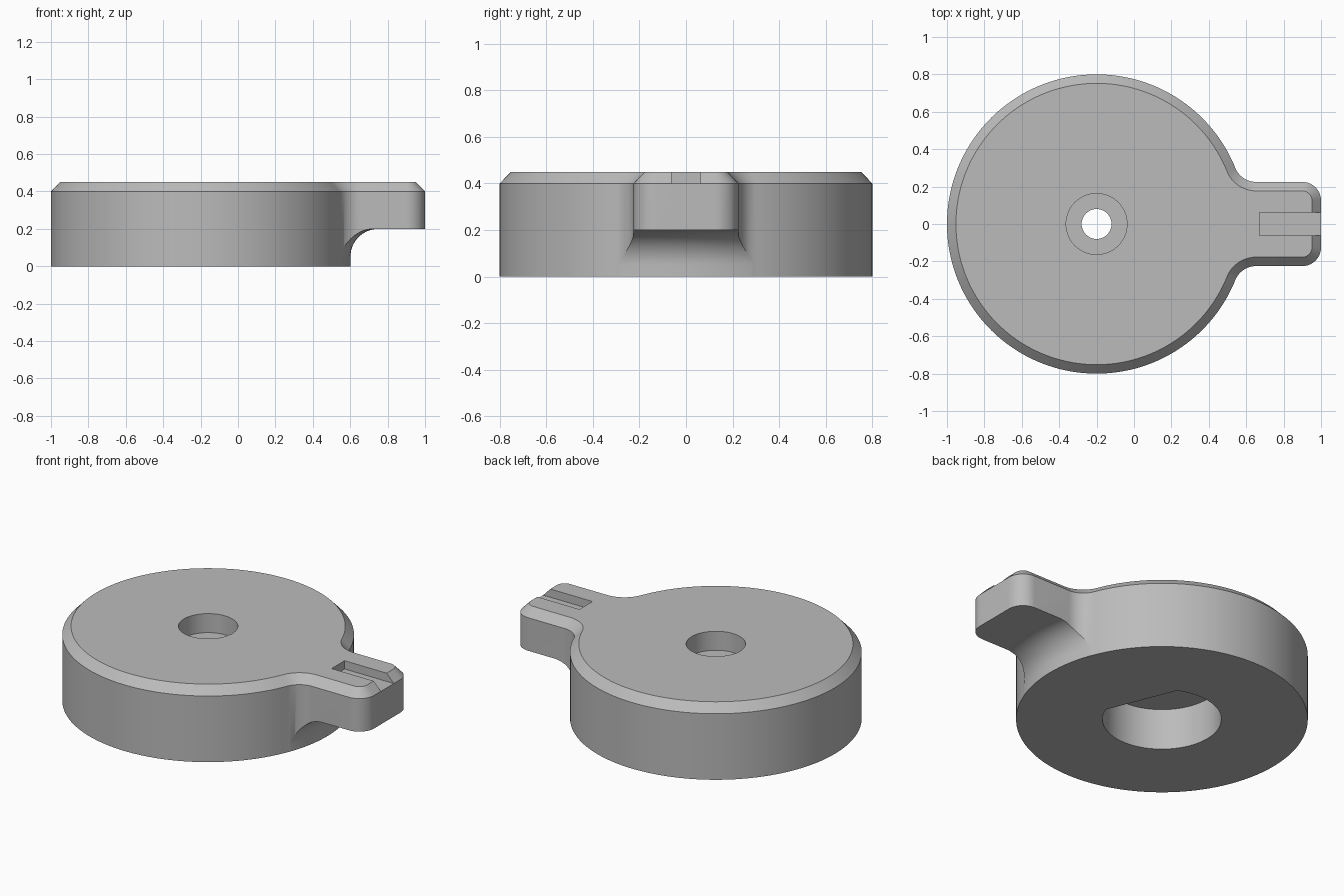
import bpy, bmesh, math
from math import sin, cos, pi, sqrt

if "Cube" in bpy.data.objects:
    bpy.data.objects.remove(bpy.data.objects["Cube"], do_unlink=True)

CX = -0.2            # axis of the round body
RADIUS = 0.8
TOP = 0.45
CHAMFER = 0.048

grey = bpy.data.materials.new("plain grey")
grey.use_nodes = True
GREY = (0.5, 0.5, 0.5, 1)
grey.diffuse_color = GREY
grey.node_tree.nodes["Principled BSDF"].inputs["Base Color"].default_value = GREY


def arc(x, y, r, a0, a1, n):
    """Points along an arc, both ends included."""
    return [(x + r * cos(a0 + (a1 - a0) * i / n), y + r * sin(a0 + (a1 - a0) * i / n))
            for i in range(n + 1)]


def circle(r, n):
    return arc(CX, 0, r, 0, 2 * pi, n)[:-1]


def loft(name, rings):
    """Closed solid through rings given as (outline points, height)."""
    bm = bmesh.new()
    loops = [[bm.verts.new((x, y, z)) for x, y in pts] for pts, z in rings]
    n = len(loops[0])
    for a, b in zip(loops, loops[1:]):
        for i in range(n):
            j = (i + 1) % n
            bm.faces.new((a[i], a[j], b[j], b[i]))
    bm.faces.new(loops[0][::-1])
    bm.faces.new(loops[-1])
    return finish(name, bm)


def spin_solid(name, profile, n):
    """Ring-shaped solid: a closed (radius, height) profile turned about the axis."""
    bm = bmesh.new()
    loops = [[bm.verts.new((CX + r * cos(2 * pi * k / n), r * sin(2 * pi * k / n), z))
              for r, z in profile] for k in range(n)]
    m = len(profile)
    for k in range(n):
        a, b = loops[k], loops[(k + 1) % n]
        for i in range(m):
            j = (i + 1) % m
            bm.faces.new((a[i], b[i], b[j], a[j]))
    return finish(name, bm)


def finish(name, bm):
    bmesh.ops.recalc_face_normals(bm, faces=bm.faces)
    mesh = bpy.data.meshes.new(name)
    bm.to_mesh(mesh)
    bm.free()
    mesh.materials.append(grey)
    obj = bpy.data.objects.new(name, mesh)
    bpy.context.collection.objects.link(obj)
    return obj


def cut(target, cutter):
    """Subtract the cutter and discard it."""
    mod = target.modifiers.new("cut", "BOOLEAN")
    mod.operation = "DIFFERENCE"
    mod.solver = "EXACT"
    mod.object = cutter
    bpy.context.view_layer.objects.active = target
    bpy.ops.object.modifier_apply(modifier=mod.name)
    bpy.data.objects.remove(cutter, do_unlink=True)


def knob_outline(inset):
    """Disc with a lever blended in by fillets, shrunk evenly by the inset."""
    r, half, tip = RADIUS - inset, 0.225 - inset, 1.0 - inset
    fillet, corner = 0.12 + inset, 0.1 - inset
    fy = half + fillet
    fx = CX + sqrt((r + fillet) ** 2 - fy ** 2)
    a = math.atan2(fy, fx - CX)
    upper = arc(tip - corner, half - corner, corner, 0, pi / 2, 10)
    upper += arc(fx, fy, fillet, -pi / 2, a - pi, 14)
    upper += arc(CX, 0, r, a, pi, 80)[1:]
    lower = [(x, -y) for x, y in upper[-2::-1]]
    return upper + lower


# Round body with lever and chamfered top edge
knob = loft("knob_body", [(knob_outline(0), 0), (knob_outline(0), TOP - 0.05),
                          (knob_outline(CHAMFER), TOP)])

# Clear the space under the lever, leaving a curved root at the disc wall
wall = RADIUS + 0.001
root = arc(wall + 0.15, 0.05, 0.15, pi, pi / 2, 16)
cut(knob, spin_solid("under_lever_cutter",
                     [(wall, -0.1)] + root + [(1.5, 0.2), (1.5, -0.1)], 192))

# Pointer groove along the lever
groove = [(0.67, -0.062), (1.1, -0.062), (1.1, 0.062), (0.67, 0.062)]
cut(knob, loft("groove_cutter", [(groove, 0.4), (groove, 0.6)]))

# Screw recess in the top and through hole
cut(knob, loft("recess_cutter", [(circle(0.163, 64), 0.335), (circle(0.163, 64), 0.6)]))
cut(knob, loft("hole_cutter", [(circle(0.08, 48), -0.1), (circle(0.08, 48), 0.6)]))

# Shaft bore underneath, with one flat side
flat_dir, half_angle = math.radians(22), math.acos(0.24 / 0.326)
bore = arc(CX, 0, 0.326, flat_dir + half_angle, flat_dir + 2 * pi - half_angle, 72)
cut(knob, loft("bore_cutter", [(bore, -0.1), (bore, 0.25)]))

# Smooth walls with crisp edges
for o in bpy.context.selected_objects:
    o.select_set(False)
knob.select_set(True)
bpy.context.view_layer.objects.active = knob
bpy.ops.object.shade_smooth_by_angle(angle=math.radians(30))
